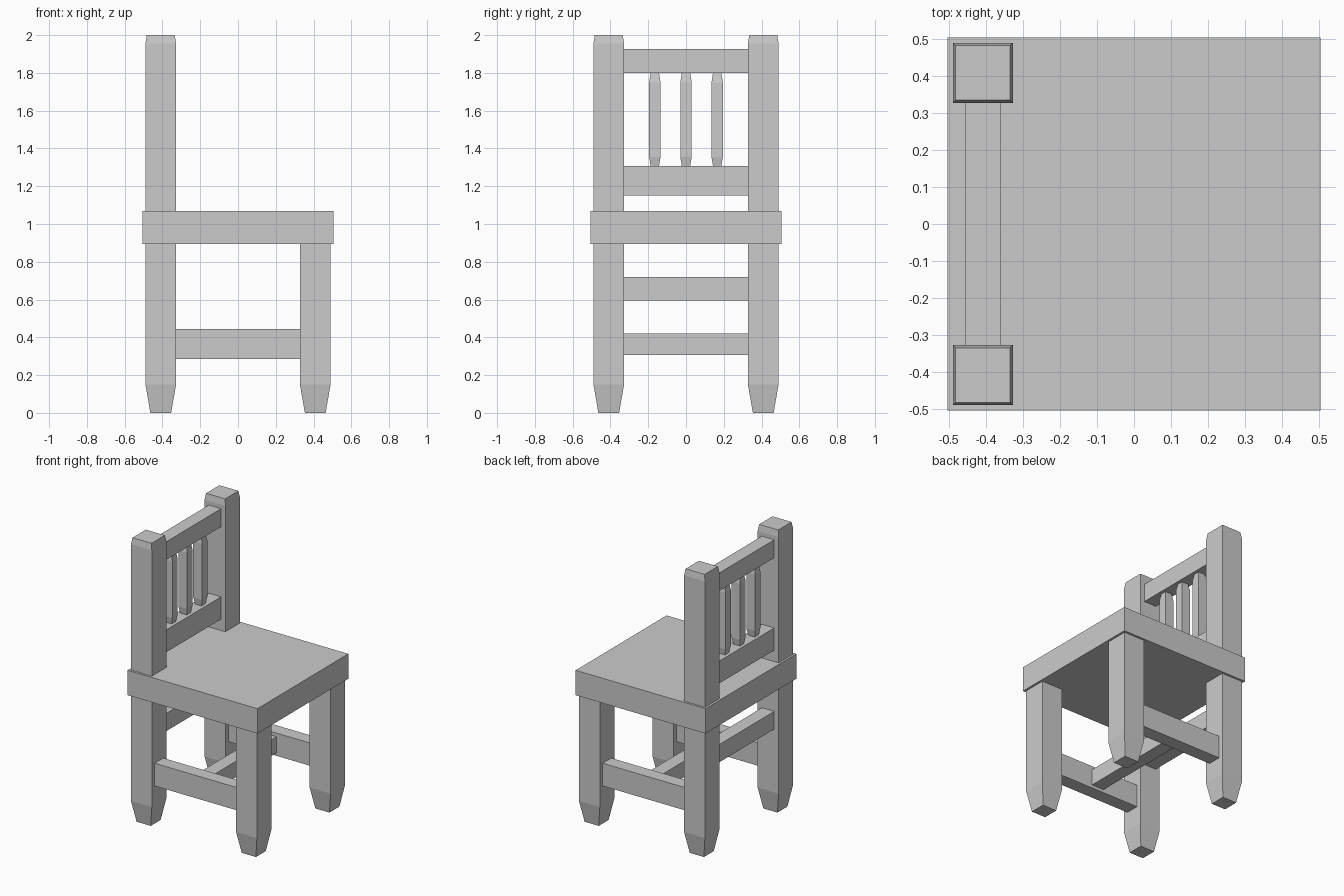
import bpy, bmesh

if "Cube" in bpy.data.objects:
    bpy.data.objects.remove(bpy.data.objects["Cube"])


def loft(name, cx, cy, levels):
    """Rectangular post: levels are (z, half width in x, half width in y)."""
    bm = bmesh.new()
    rings = []
    for z, hx, hy in levels:
        rings.append([bm.verts.new((cx + sx * hx, cy + sy * hy, z))
                      for sx, sy in ((-1, -1), (1, -1), (1, 1), (-1, 1))])
    bm.faces.new(rings[0][::-1])
    bm.faces.new(rings[-1])
    for a, b in zip(rings, rings[1:]):
        for i in range(4):
            j = (i + 1) % 4
            bm.faces.new((a[i], a[j], b[j], b[i]))
    mesh = bpy.data.meshes.new(name)
    bm.to_mesh(mesh)
    bm.free()
    obj = bpy.data.objects.new(name, mesh)
    bpy.context.collection.objects.link(obj)
    return obj


def box(name, x0, x1, y0, y1, z0, z1):
    hx, hy = (x1 - x0) / 2, (y1 - y0) / 2
    return loft(name, x0 + hx, y0 + hy, [(z0, hx, hy), (z1, hx, hy)])


LEG = 0.409    # leg centre offset
H = 0.081      # leg half width
INNER = LEG - H
RAIL = 0.048   # rail half thickness

# Seat
box("seat", -0.505, 0.505, -0.505, 0.505, 0.895, 1.07)

for side, s in (("right", -1), ("left", 1)):
    # Legs with tapered feet; back legs rise into the back posts
    foot = [(0, 0.055, 0.055), (0.15, H, H)]
    loft("front_leg_" + side, LEG, s * LEG, foot + [(0.895, H, H)])
    loft("back_leg_" + side, -LEG, s * LEG,
         foot + [(1.955, H, H), (2.0, 0.074, 0.074)])
    # Side stretchers
    box("side_stretcher_" + side, -INNER, INNER,
        s * LEG - RAIL, s * LEG + RAIL, 0.285, 0.445)

# Cross stretcher between the side stretchers
reach = LEG - RAIL
box("cross_stretcher", -RAIL, RAIL, -reach, reach, 0.307, 0.42)

# Rails between the back legs
for name, z0, z1 in (("back_stretcher", 0.595, 0.72),
                     ("lower_back_rail", 1.15, 1.307),
                     ("top_back_rail", 1.80, 1.927)):
    box(name, -LEG - RAIL, -LEG + RAIL, -INNER, INNER, z0, z1)

# Back spindles, tapered at both ends
for i in (-1, 0, 1):
    loft(f"spindle_{i + 2}", -LEG, i * 0.165,
         [(1.307, 0.025, 0.022), (1.355, 0.034, 0.03),
          (1.75, 0.034, 0.03), (1.80, 0.025, 0.022)])
